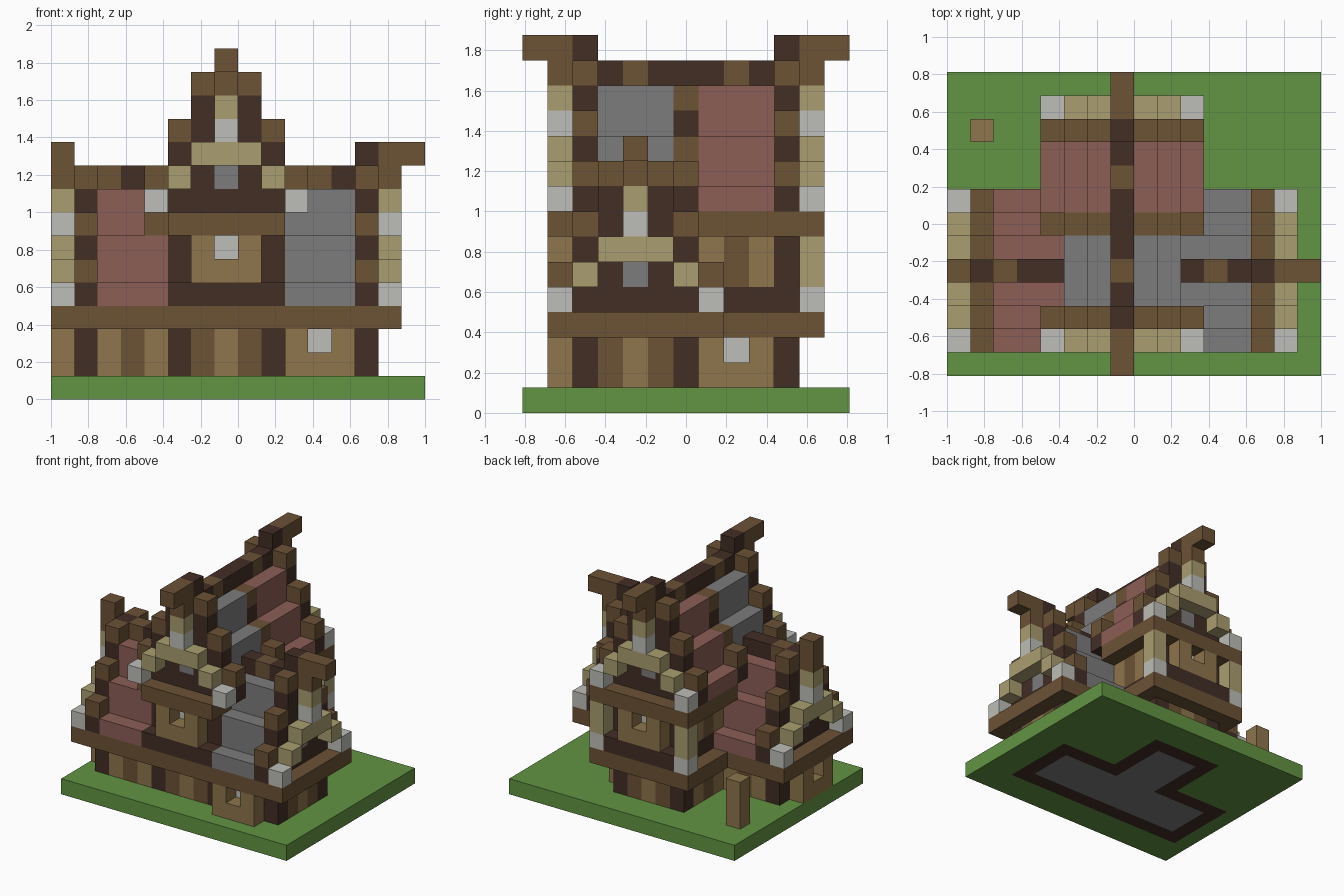
import bpy
import bmesh
from mathutils import Vector

cube = bpy.data.objects.get("Cube")
if cube:
    bpy.data.objects.remove(cube)

S = 0.125
PALETTE = {
    "grass": (98, 148, 66), "beam_brown": (108, 82, 53), "dark_timber": (66, 46, 37),
    "tan_plaster": (142, 117, 76), "cream_stone": (170, 158, 112),
    "pale_stone": (190, 190, 184), "grey_slate": (124, 124, 124), "red_tile": (140, 94, 86),
}


def linear(c):
    c /= 255
    return c / 12.92 if c < 0.04 else ((c + 0.055) / 1.055) ** 2.4


MATS = {}
for name, rgb in PALETTE.items():
    col = tuple(linear(c) for c in rgb) + (1,)
    m = bpy.data.materials.new(name)
    m.use_nodes = True
    m.diffuse_color = col
    bsdf = next(n for n in m.node_tree.nodes if n.type == "BSDF_PRINCIPLED")
    bsdf.inputs["Base Color"].default_value = col
    bsdf.inputs["Roughness"].default_value = 0.9
    MATS[name] = m
GREEN, BROWN, DARK, TAN, CREAM, PALE, GREY, RED = PALETTE

# Block grid: the first part to claim a cell keeps it
cells = {}


def put(part, colour, i, j, k):
    cells.setdefault((i, j, k), (part, colour))


def box(part, colour, xs, ys, zs):
    for i in range(xs[0], xs[1] + 1):
        for j in range(ys[0], ys[1] + 1):
            for k in range(zs[0], zs[1] + 1):
                put(part, colour, i, j, k)


def along_x(a, l, h):
    return l, 1 + a, 4 + h


def along_y(a, l, h):
    return 4 + a, l, 8 + h


TOPS = (1, 3, 5, 5)      # board height by distance from the eave
ROOF = (0, 2, 4)         # roof height by distance from the eave


def gable_board(at, l, cap=True):
    put("gable_window", GREY, *at(3, l, 1))
    for a in range(7):
        top = TOPS[min(a, 6 - a)]
        for h in range(top + 1):
            put("gable_boards", BROWN if h == top else DARK, *at(a, l, h))
    if cap:
        put("gable_boards", DARK, *at(3, l, 6))


def gable_stones(at, l, tip):
    for a, h, colour in ((0, 0, PALE), (1, 1, CREAM), (2, 2, CREAM)):
        put("gable_stones", colour, *at(a, l, h))
        put("gable_stones", colour, *at(6 - a, l, h))
    for h, colour in ((2, CREAM), (3, PALE), (4, CREAM)):
        put("gable_stones", colour, *at(3, l, h))
    for h in (5, 6):
        put("ridge_horns", BROWN, *at(3, l, h))
    if tip is not None:
        put("ridge_horns", BROWN, *at(3, tip, 6))


def roof_slice(at, l, colour, ridge):
    for a in range(7):
        if a == 3:
            for h in range(5):
                put("roof", DARK, *at(a, l, h))
            put("ridge", ridge, *at(a, l, 5))
        else:
            for h in range(ROOF[min(a, 6 - a)] + 1):
                put("roof", colour, *at(a, l, h))


def bay(to_cell, colour=TAN):
    # three wide, two high, with a recessed pane in the middle
    for a in (-1, 0, 1):
        for h in (0, 1):
            if (a, h) == (0, 1):
                put("window_panes", PALE, *to_cell(a, 1, h))
            else:
                put("bay_windows", colour, *to_cell(a, 0, h))


# Ground plate with the floor plan showing underneath
def in_plan(i, j):
    return (1 <= i <= 13 and 2 <= j <= 6) or (5 <= i <= 9 and 2 <= j <= 10)


for i in range(16):
    for j in range(13):
        if in_plan(i, j):
            inner = all(in_plan(i + p, j + q) for p in (-1, 0, 1) for q in (-1, 0, 1))
            put("floor_plan", GREY if inner else DARK, i, j, 0)
        else:
            put("ground", GREEN, i, j, 0)

# Bay windows on both floors
bay(lambda a, d, h: (11 + a, 1 + d, 1 + h))
bay(lambda a, d, h: (d, 4 + a, 1 + h))
bay(lambda a, d, h: (10 - d, 8 + a, 1 + h))
bay(lambda a, d, h: (7 + a, 1 + d, 5 + h))
bay(lambda a, d, h: (7 + a, 11 - d, 5 + h))

# Ground floor walls with dark corner posts
for i in range(1, 14):
    for j in range(2, 11):
        if not in_plan(i, j):
            continue
        if i in (1, 5, 9, 13) and j in (2, 6, 10):
            colour = DARK
        elif i in (1, 13):
            colour = TAN if j == 4 else BROWN
        elif 5 < i < 9:
            colour = TAN if i == 7 else BROWN
        elif j > 6:
            colour = BROWN if j == 8 else TAN
        else:
            colour = BROWN if i in (3, 11) else TAN
        box("ground_floor_walls", colour, (i, i), (j, j), (1, 2))

# Overhanging floor beams and the free-standing post
box("floor_beams", BROWN, (0, 14), (1, 7), (3, 3))
box("floor_beams", BROWN, (4, 10), (1, 11), (3, 3))
box("yard_post", TAN, (1, 1), (10, 10), (1, 3))

# Upper floor of the cross wing
for j in (1, 11):
    box("upper_sills", DARK, (5, 9), (j, j), (4, 4))
box("upper_walls", DARK, (5, 9), (2, 10), (4, 4))
for j in (7, 9):
    box("upper_walls", TAN, (5, 9), (j, j), (5, 6))
box("upper_walls", BROWN, (5, 9), (8, 8), (5, 6))
box("upper_walls", DARK, (5, 9), (2, 10), (5, 6))
for i in (4, 10):
    put("corner_stones", PALE, i, 11, 4)
    box("corner_stones", CREAM, (i, i), (11, 11), (5, 6))
box("eave_beams", BROWN, (5, 9), (1, 6), (7, 7))
put("eave_beams", BROWN, 4, 2, 7)
box("eave_beams", BROWN, (4, 10), (7, 11), (7, 7))

# Long wing roof
gable_stones(along_x, 0, None)
gable_stones(along_x, 14, 15)
put("ridge", DARK, *along_x(3, 1, 5))
gable_board(along_x, 1, cap=False)
gable_board(along_x, 13)

# Cross wing gables and middle rib
for l, tip, board in ((1, 0, 2), (11, 12, 10)):
    gable_stones(along_y, l, tip)
    gable_board(along_y, board)
for a in (0, 1, 2, 4, 5, 6):
    top = (1, 2, 4)[min(a, 6 - a)]
    for h in range(top + 1):
        put("roof_rib", BROWN if h == top else DARK, *along_y(a, 6, h))

# Roof slopes and ridges
for l in range(2, 13):
    roof_slice(along_x, l, RED if l < 5 else GREY, BROWN if l in (2, 11) else DARK)
for l in range(3, 10):
    roof_slice(along_y, l, RED if l > 6 else GREY, BROWN if l in (4, 8) else DARK)

# Turn each part into one mesh of its visible block faces
SIDES = [Vector(v) for v in ((1, 0, 0), (-1, 0, 0), (0, 1, 0), (0, -1, 0), (0, 0, 1), (0, 0, -1))]
ORIGIN = Vector((-1, -0.8125, 0))
parts = {}
for pos, (part, colour) in cells.items():
    parts.setdefault(part, []).append((Vector(pos), colour))

for part, blocks in parts.items():
    mesh = bpy.data.meshes.new(part)
    colours = sorted({c for _, c in blocks})
    for c in colours:
        mesh.materials.append(MATS[c])
    bm = bmesh.new()
    for pos, colour in blocks:
        mid = pos + Vector((0.5, 0.5, 0.5))
        for n in SIDES:
            if tuple(int(v) for v in pos + n) in cells:
                continue
            u = Vector((n.y, n.z, n.x))
            w = n.cross(u)
            corners = [mid + (n + u * p + w * q) / 2 for p, q in ((-1, -1), (1, -1), (1, 1), (-1, 1))]
            face = bm.faces.new([bm.verts.new(ORIGIN + c * S) for c in corners])
            face.material_index = colours.index(colour)
    bmesh.ops.remove_doubles(bm, verts=bm.verts, dist=0.001)
    bm.to_mesh(mesh)
    bm.free()
    bpy.context.collection.objects.link(bpy.data.objects.new(part, mesh))
